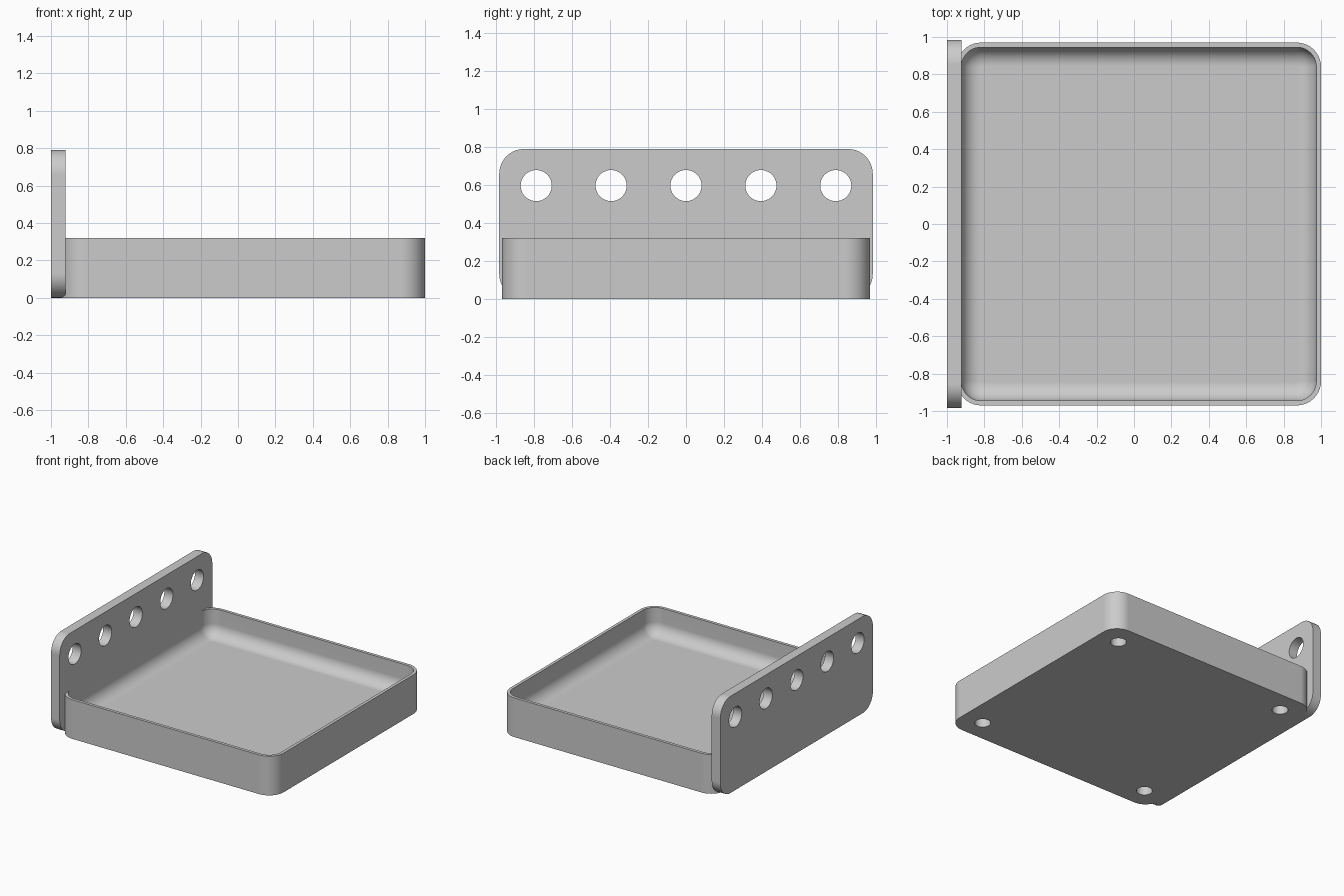
import bpy, bmesh, math
from mathutils import Matrix, Vector

if "Cube" in bpy.data.objects:
    bpy.data.objects.remove(bpy.data.objects["Cube"], do_unlink=True)

grey = bpy.data.materials.new("light grey plastic")
grey.use_nodes = True
colour = (0.6, 0.6, 0.6, 1)
grey.diffuse_color = colour
grey.node_tree.nodes["Principled BSDF"].inputs["Base Color"].default_value = colour


def rounded_rect(half_a, half_b, radius, steps=10):
    """Outline of a rectangle with round corners, centred on the origin."""
    points = []
    for corner, (sa, sb) in enumerate([(1, 1), (-1, 1), (-1, -1), (1, -1)]):
        for i in range(steps + 1):
            t = math.pi / 2 * (corner + i / steps)
            points.append((sa * (half_a - radius) + radius * math.cos(t),
                           sb * (half_b - radius) + radius * math.sin(t)))
    return points


def loft(name, sections, matrix):
    """Skin a stack of (outline, height) sections and cap both ends."""
    bm = bmesh.new()
    rings = [[bm.verts.new((a, b, h)) for a, b in outline] for outline, h in sections]
    for low, high in zip(rings, rings[1:]):
        for i in range(len(low)):
            j = (i + 1) % len(low)
            bm.faces.new((low[i], low[j], high[j], high[i]))
    bm.faces.new(rings[0][::-1])
    bm.faces.new(rings[-1])
    bm.transform(matrix)
    bmesh.ops.recalc_face_normals(bm, faces=bm.faces)
    mesh = bpy.data.meshes.new(name)
    bm.to_mesh(mesh)
    bm.free()
    mesh.materials.append(grey)
    obj = bpy.data.objects.new(name, mesh)
    bpy.context.collection.objects.link(obj)
    return obj


def drill(obj, centres, radius, depth, rotation):
    """Cut round holes at the given centres, then drop the cutter."""
    bm = bmesh.new()
    for c in centres:
        bmesh.ops.create_cone(bm, cap_ends=True, segments=40, radius1=radius,
                              radius2=radius, depth=depth,
                              matrix=Matrix.Translation(Vector(c)) @ rotation)
    mesh = bpy.data.meshes.new("hole_cutter")
    bm.to_mesh(mesh)
    bm.free()
    mesh.materials.append(grey)
    cutter = bpy.data.objects.new("hole_cutter", mesh)
    cutter.hide_render = True
    bpy.context.collection.objects.link(cutter)
    mod = obj.modifiers.new("holes", "BOOLEAN")
    mod.operation, mod.solver, mod.object = "DIFFERENCE", "EXACT", cutter
    bpy.context.view_layer.objects.active = obj
    bpy.ops.object.modifier_apply(modifier=mod.name)
    bpy.data.objects.remove(cutter, do_unlink=True)


def finish(obj):
    bpy.ops.object.select_all(action="DESELECT")
    obj.select_set(True)
    bpy.context.view_layer.objects.active = obj
    bpy.ops.object.shade_smooth_by_angle(angle=math.radians(30))
    obj.modifiers.new("flat_normals", "WEIGHTED_NORMAL").keep_sharp = True


# Tray: outer wall, thin rim, inner wall and a filleted floor
HALF_X, HALF_Y, CORNER, HEIGHT = 0.974, 0.97, 0.13, 0.32
WALL, FLOOR, FILLET = 0.025, 0.1, 0.1


def tray_ring(inset, z):
    return rounded_rect(HALF_X - inset, HALF_Y - inset, CORNER - inset), z


sections = [tray_ring(0, 0), tray_ring(0, HEIGHT), tray_ring(WALL, HEIGHT)]
for i in range(13):
    t = math.pi / 2 * i / 12
    sections.append(tray_ring(WALL + FILLET * (1 - math.cos(t)),
                              FLOOR + FILLET * (1 - math.sin(t))))
tray_x = 1 - HALF_X
tray = loft("tray", sections, Matrix.Translation((tray_x, 0, 0)))

# Blind holes under the four corners
HOLE = 0.79
drill(tray, [(tray_x + sx * HOLE, sy * HOLE, 0) for sx in (-1, 1) for sy in (-1, 1)],
      0.06, 0.16, Matrix.Identity(4))
finish(tray)

# Upright mounting plate with a row of through holes
PLATE_H, THICK = 0.79, 0.078
outline = rounded_rect(0.985, PLATE_H / 2, 0.13)
upright = Matrix(((0, 0, 1, -1), (1, 0, 0, 0), (0, 1, 0, PLATE_H / 2), (0, 0, 0, 1)))
plate = loft("mounting_plate", [(outline, 0), (outline, THICK)], upright)
drill(plate, [(-1 + THICK / 2, k * HOLE / 2, 0.597) for k in range(-2, 3)],
      0.082, 0.3, Matrix.Rotation(math.pi / 2, 4, "Y"))
finish(plate)
